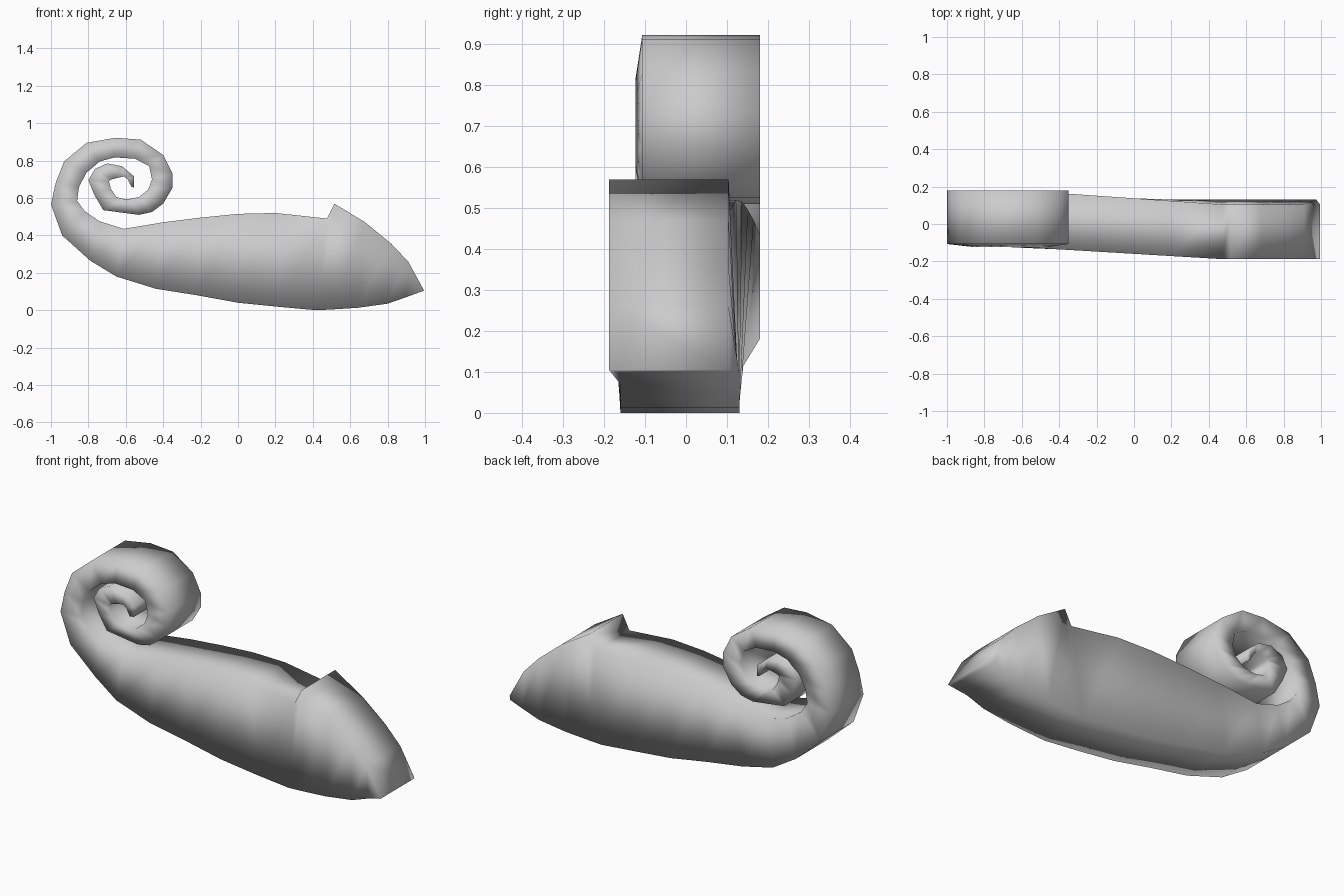
import bpy, bmesh

# Stations from snout to tail tip: lower/outer x, z then upper/inner x, z
STATIONS = [
    (.975, .098, .995, .105), (.90, .07, .91, .26), (.80, .035, .82, .355),
    (.64, .013, .68, .47), (.50, .004, .515, .57), (.42, 0, .475, .49),
    (.22, .018, .2, .52), (0, .04, 0, .515), (-.22, .08, -.2, .495),
    (-.44, .115, -.4, .47), (-.65, .18, -.61, .435), (-.79, .265, -.74, .475),
    (-.94, .40, -.82, .53), (-1, .565, -.86, .585), (-.975, .68, -.85, .66),
    (-.93, .795, -.81, .735), (-.81, .895, -.74, .795), (-.655, .922, -.66, .817),
    (-.52, .912, -.55, .81), (-.40, .83, -.475, .77), (-.35, .73, -.46, .70),
    (-.35, .655, -.48, .645), (-.40, .57, -.53, .605), (-.46, .525, -.58, .595),
    (-.53, .51, -.61, .595), (-.72, .535, -.65, .605), (-.77, .62, -.68, .65),
    (-.80, .695, -.69, .69), (-.765, .755, -.675, .70), (-.70, .785, -.655, .705),
    (-.62, .77, -.61, .715), (-.555, .715, -.59, .70), (-.555, .655, -.57, .66),
]
BODY_END = 10   # stations after this belong to the curled tail


def lerp(x, x0, x1, a, b):
    t = min(max((x - x0) / (x1 - x0), 0), 1)
    return a + (b - a) * t


def section(i, lx, lz, ux, uz):
    """Four corners of one box-like cross-section."""
    if i > BODY_END:
        low, up = (-.107, .18), (-.123, .18)
    else:
        back = lerp(lx, -.65, -.44, .18, .14) if lx < -.44 else lerp(lx, -.44, .1, .14, .13)
        low = (lerp(lx, -.65, .3, -.125, -.16), back)
        up = (lerp(ux, -.61, .475, -.123, -.188), lerp(ux, -.61, .475, .18, .104))
    return [(lx, low[0], lz), (lx, low[1], lz), (ux, up[1], uz), (ux, up[0], uz)]


# Body, crested head and curled tail as one lofted skin
bm = bmesh.new()
rings = [[bm.verts.new(p) for p in section(i, *s)] for i, s in enumerate(STATIONS)]
for a, b in zip(rings, rings[1:]):
    for k in range(4):
        n = (k + 1) % 4
        bm.faces.new((a[k], a[n], b[n], b[k]))
bm.faces.new(rings[0])
bm.faces.new(rings[-1])
bmesh.ops.recalc_face_normals(bm, faces=bm.faces[:])
for f in bm.faces:
    f.smooth = True

mesh = bpy.data.meshes.new("curled_tail_body")
bm.to_mesh(mesh)
bm.free()
body = bpy.data.objects.new("curled_tail_body", mesh)
bpy.context.collection.objects.link(body)
